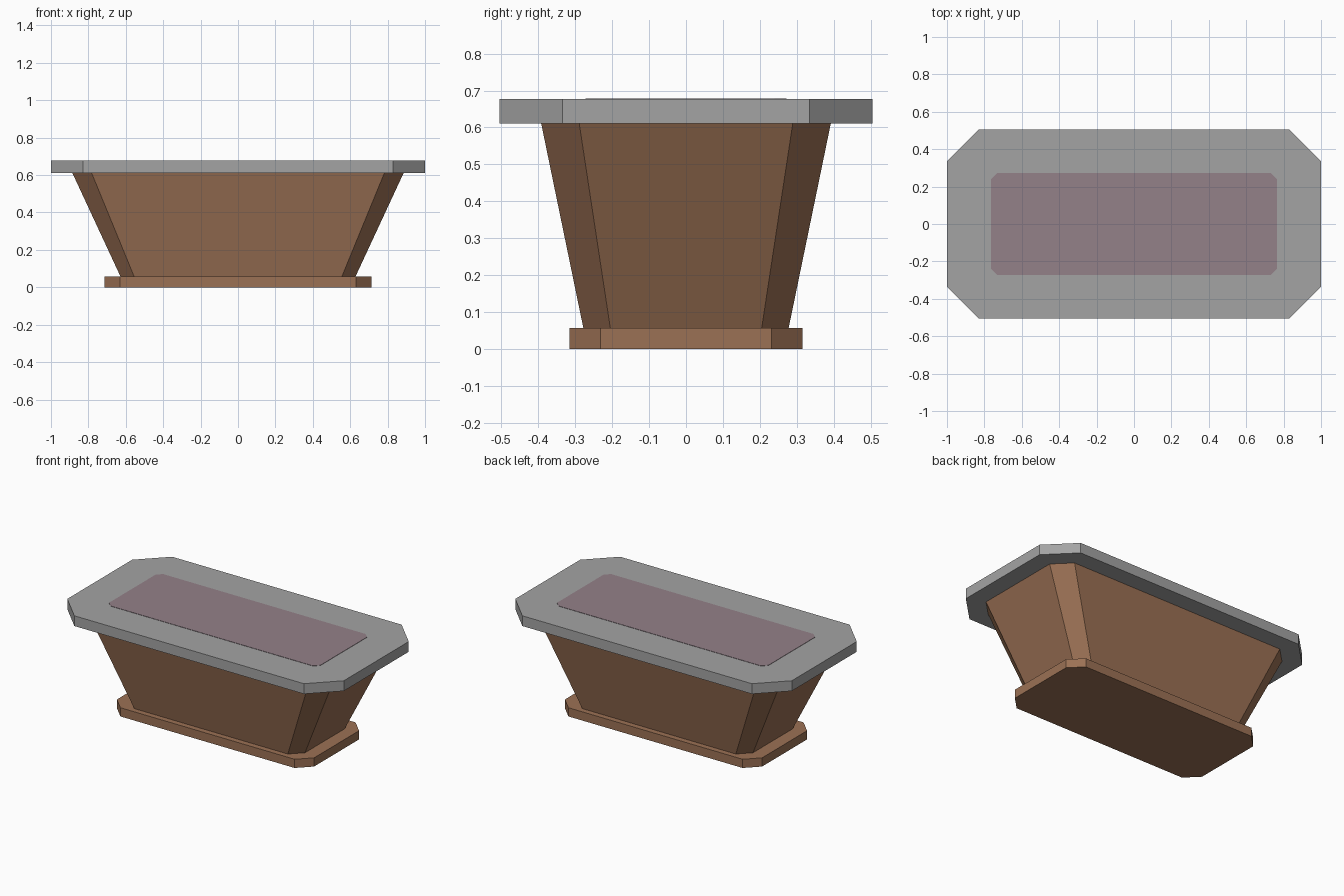
import bpy
import bmesh

cube = bpy.data.objects.get("Cube")
if cube:
    bpy.data.objects.remove(cube, do_unlink=True)


def make_material(name, rgb):
    mat = bpy.data.materials.new(name)
    mat.use_nodes = True
    color = (*rgb, 1.0)
    mat.diffuse_color = color
    bsdf = mat.node_tree.nodes["Principled BSDF"]
    bsdf.inputs["Base Color"].default_value = color
    bsdf.inputs["Roughness"].default_value = 0.8
    return mat


def octagon(x, y, cut_x, cut_y):
    """Rectangle with half sizes x, y and its four corners cut off."""
    cx, cy = x - cut_x, y - cut_y
    return [(cx, -y), (x, -cy), (x, cy), (cx, y),
            (-cx, y), (-x, cy), (-x, -cy), (-cx, -y)]


def loft(name, bottom, z0, top, z1, mat):
    """Solid between two matching outlines."""
    bm = bmesh.new()
    low = [bm.verts.new((x, y, z0)) for x, y in bottom]
    high = [bm.verts.new((x, y, z1)) for x, y in top]
    bm.faces.new(low[::-1])
    bm.faces.new(high)
    n = len(low)
    for i in range(n):
        j = (i + 1) % n
        bm.faces.new((low[i], low[j], high[j], high[i]))
    mesh = bpy.data.meshes.new(name)
    bm.to_mesh(mesh)
    bm.free()
    mesh.materials.append(mat)
    obj = bpy.data.objects.new(name, mesh)
    bpy.context.collection.objects.link(obj)
    return obj


wood = make_material("brown wood", (0.33, 0.165, 0.09))
stone = make_material("grey stone", (0.37, 0.37, 0.37))
cloth = make_material("dusty mauve", (0.295, 0.22, 0.25))

BASE_TOP, SLAB_BOTTOM, SLAB_TOP = 0.057, 0.61, 0.677

# Foot plate
foot = octagon(0.713, 0.315, 0.083, 0.083)
loft("foot_plate", foot, 0, foot, BASE_TOP, wood)

# Flared pedestal
loft("pedestal", octagon(0.628, 0.278, 0.073, 0.073), BASE_TOP,
     octagon(0.885, 0.392, 0.103, 0.103), SLAB_BOTTOM, wood)

# Table top
slab = octagon(1.0, 0.505, 0.17, 0.17)
loft("table_top", slab, SLAB_BOTTOM, slab, SLAB_TOP, stone)

# Coloured panel lying on the table top
panel = octagon(0.764, 0.272, 0.032, 0.032)
loft("top_panel", panel, SLAB_TOP - 0.002, panel, SLAB_TOP + 0.002, cloth)
